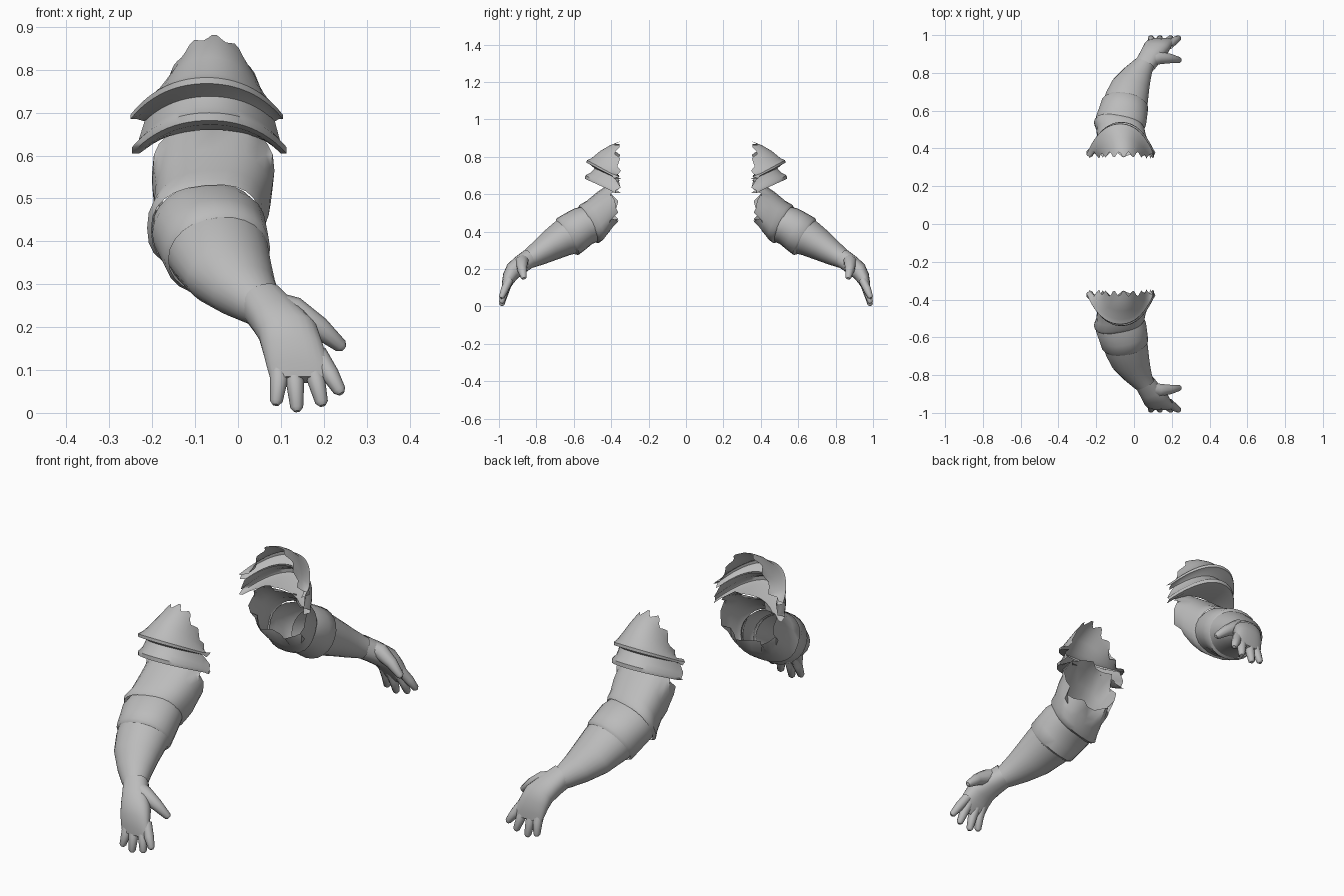
import bpy, math
from mathutils import Vector

grey = bpy.data.materials.new("plain grey")
grey.diffuse_color = (0.5, 0.5, 0.5, 1)


def make(name, verts, faces, angle=50):
    """Mesh object, smooth shaded and mirrored to the opposite arm."""
    me = bpy.data.meshes.new(name)
    me.from_pydata([tuple(v) for v in verts], [], faces)
    me.materials.append(grey)
    ob = bpy.data.objects.new(name, me)
    bpy.context.collection.objects.link(ob)
    bpy.ops.object.select_all(action='DESELECT')
    ob.select_set(True)
    bpy.context.view_layer.objects.active = ob
    bpy.ops.object.shade_smooth_by_angle(angle=math.radians(angle))
    mir = ob.modifiers.new("other_arm", 'MIRROR')
    mir.use_axis = (False, True, False)
    mir.use_mirror_merge = False
    return ob


def grid_faces(rows, n, closed):
    last = n if closed else n - 1
    return [(r * n + i, r * n + (i + 1) % n, (r + 1) * n + (i + 1) % n, (r + 1) * n + i)
            for r in range(rows - 1) for i in range(last)]


def loft(name, rings, n=24, power=1.0, torn=0.0, cap=False):
    """Tube; ring = top y, top z, bottom y, bottom z, left x, right x, slant."""
    verts = []
    for r, (yt, zt, yb, zb, xl, xr, slant) in enumerate(rings):
        up = Vector((0, yt - yb, zt - zb)) / 2
        mid = Vector(((xl + xr) / 2, (yt + yb) / 2, (zt + zb) / 2))
        along = Vector((0, -up.z, up.y)).normalized()
        for i in range(n):
            a = 2 * math.pi * i / n
            c, s = math.cos(a), math.sin(a)
            c = math.copysign(abs(c) ** power, c)
            s = math.copysign(abs(s) ** power, s)
            p = mid + up * s + Vector(((xr - xl) / 2 * c, 0, 0)) - along * slant * c
            if torn and r == 0:
                p += along * torn * (0.5 + 0.5 * math.sin(i * 1.9))
            verts.append(p)
    faces = grid_faces(len(rings), n, True)
    if cap:
        faces.append(tuple(range((len(rings) - 1) * n, len(rings) * n)))
    return make(name, verts, faces)


def drape(name, rows, n=25, torn_top=False):
    """Open arched band; row = apex y, apex z, end y, end z, centre x, half width."""
    verts = []
    for r, (ya, za, ye, ze, xc, w) in enumerate(rows):
        for i in range(n):
            t = 2 * i / (n - 1) - 1
            k = abs(t) ** 2.1
            y, z = ya + (ye - ya) * k, za + (ze - za) * k
            if torn_top and r == 0:          # ragged top border
                j = 0.5 + 0.5 * math.sin(i * 1.3 + 1.0)
                y, z = y - 0.03 * j, z - 0.012 * j
            elif abs(t) > 0.95:              # ragged band ends
                y += 0.018 * math.sin(r * 2.3 + i)
            x = xc + w * (0.8 * t + 0.2 * math.sin(t * math.pi / 2))
            verts.append((x, min(y, -0.347), z))
    return make(name, verts, grid_faces(len(rows), n, False))


def digit(name, pts, radii, n=10):
    """Rounded finger through a few points."""
    pts = [Vector(p) for p in pts]
    d = (pts[-1] - pts[-2]).normalized()
    pts.append(pts[-1] + d * radii[-1] * 0.6)
    radii = list(radii) + [radii[-1] * 0.5]
    verts = []
    for k, (p, r) in enumerate(zip(pts, radii)):
        t = (pts[min(k + 1, len(pts) - 1)] - pts[max(k - 1, 0)]).normalized()
        u = t.cross(Vector((0, 1, 0))).normalized()
        v = t.cross(u)
        for i in range(n):
            a = 2 * math.pi * i / n
            verts.append(p + (u * math.cos(a) + v * math.sin(a)) * r)
    faces = grid_faces(len(pts), n, True)
    faces.append(tuple(range((len(pts) - 1) * n, len(pts) * n)))
    return make(name, verts, faces)


# Upper sleeve with torn opening toward the body
loft("upper_sleeve", [
    (-0.35, 0.672, -0.36, 0.455, -0.20, 0.085, 0.0),
    (-0.41, 0.655, -0.405, 0.405, -0.20, 0.08, 0.0),
    (-0.47, 0.615, -0.425, 0.38, -0.195, 0.075, 0.01),
    (-0.53, 0.565, -0.445, 0.355, -0.20, 0.062, 0.02),
    (-0.565, 0.545, -0.465, 0.34, -0.212, 0.058, 0.025),
    (-0.575, 0.53, -0.48, 0.345, -0.202, 0.05, 0.025),
], power=0.8, torn=0.05)

# Elbow wrap
loft("elbow_wrap", [
    (-0.55, 0.535, -0.46, 0.35, -0.20, 0.048, 0.025),
    (-0.60, 0.522, -0.50, 0.335, -0.20, 0.064, 0.025),
    (-0.645, 0.498, -0.54, 0.302, -0.185, 0.07, 0.022),
    (-0.69, 0.472, -0.575, 0.275, -0.172, 0.075, 0.02),
    (-0.695, 0.455, -0.59, 0.28, -0.162, 0.068, 0.02),
], power=0.95)

# Forearm
loft("forearm", [
    (-0.675, 0.47, -0.575, 0.285, -0.165, 0.07, 0.02),
    (-0.71, 0.445, -0.62, 0.275, -0.152, 0.073, 0.022),
    (-0.77, 0.392, -0.69, 0.25, -0.118, 0.08, 0.025),
    (-0.82, 0.342, -0.76, 0.225, -0.058, 0.088, 0.028),
    (-0.86, 0.302, -0.815, 0.208, -0.002, 0.098, 0.028),
    (-0.885, 0.28, -0.84, 0.20, 0.025, 0.11, 0.02),
])

# Palm and back of the hand
loft("hand", [
    (-0.865, 0.30, -0.82, 0.208, 0.01, 0.105, 0.025),
    (-0.915, 0.262, -0.86, 0.18, 0.032, 0.145, 0.02),
    (-0.955, 0.225, -0.90, 0.15, 0.048, 0.185, 0.01),
    (-0.977, 0.175, -0.925, 0.12, 0.058, 0.20, 0.005),
    (-0.985, 0.12, -0.945, 0.09, 0.068, 0.215, 0.0),
    (-0.985, 0.085, -0.96, 0.07, 0.076, 0.218, 0.0),
], power=0.85, cap=True)

# Four fingers: base x, tip x, tip z
for k, (bx, tx, tz) in enumerate([(0.094, 0.089, 0.027), (0.122, 0.137, 0.012),
                                  (0.162, 0.195, 0.025), (0.185, 0.237, 0.052)]):
    digit("finger_%d" % (k + 1),
          [(bx, -0.945, 0.14), ((bx + tx) / 2 + 0.004, -0.97, (0.115 + tz) / 2 + 0.006),
           (tx, -0.985, tz)], (0.022, 0.021, 0.015))

# Thumb
digit("thumb", [(0.075, -0.865, 0.25), (0.13, -0.88, 0.235), (0.19, -0.876, 0.198),
                (0.24, -0.868, 0.156)], (0.035, 0.036, 0.026, 0.016))

# Shoulder cap with its rolled lower rim
drape("shoulder_cap", [
    (-0.352, 0.883, -0.352, 0.75, -0.06, 0.115),
    (-0.405, 0.862, -0.36, 0.725, -0.06, 0.125),
    (-0.46, 0.83, -0.36, 0.705, -0.065, 0.145),
    (-0.505, 0.792, -0.365, 0.70, -0.07, 0.165),
    (-0.53, 0.782, -0.37, 0.695, -0.073, 0.178),
    (-0.532, 0.768, -0.37, 0.685, -0.073, 0.178),
    (-0.51, 0.756, -0.365, 0.685, -0.07, 0.165),
    (-0.485, 0.735, -0.36, 0.68, -0.066, 0.152),
], torn_top=True)

# Lower shoulder band with its rolled rim
drape("shoulder_band", [
    (-0.485, 0.742, -0.36, 0.68, -0.066, 0.152),
    (-0.51, 0.715, -0.365, 0.635, -0.067, 0.165),
    (-0.538, 0.70, -0.37, 0.62, -0.067, 0.18),
    (-0.54, 0.682, -0.37, 0.605, -0.067, 0.18),
    (-0.51, 0.672, -0.365, 0.605, -0.065, 0.165),
    (-0.41, 0.66, -0.36, 0.625, -0.062, 0.14),
])
